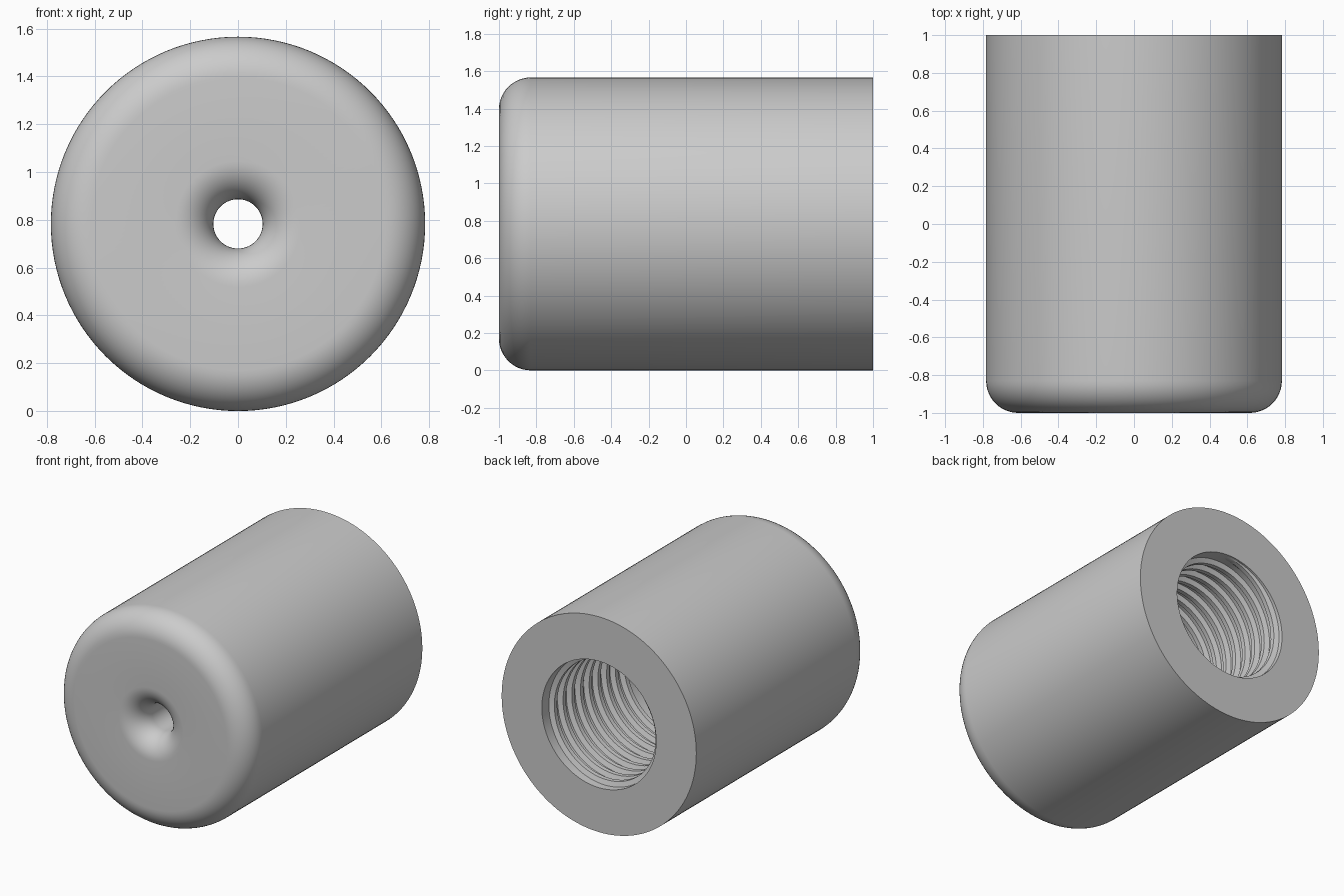
import bpy, bmesh, math
from mathutils import Matrix, Vector

cube = bpy.data.objects.get("Cube")
if cube:
    bpy.data.objects.remove(cube)

RADIUS, BORE, HOLE = 0.783, 0.46, 0.103
FILLET, FLARE = 0.17, 0.16
BORE_END = -0.6
AXIS_Z = RADIUS

grey = bpy.data.materials.new("plain_grey")
grey.use_nodes = True
colour = (0.6, 0.6, 0.6, 1)
grey.diffuse_color = colour
grey.node_tree.nodes["Principled BSDF"].inputs["Base Color"].default_value = colour


def finish(name, bm):
    bmesh.ops.recalc_face_normals(bm, faces=bm.faces)
    mesh = bpy.data.meshes.new(name)
    bm.to_mesh(mesh)
    bm.free()
    obj = bpy.data.objects.new(name, mesh)
    bpy.context.collection.objects.link(obj)
    obj.location.z = AXIS_Z
    mesh.materials.append(grey)
    bpy.ops.object.select_all(action='DESELECT')
    obj.select_set(True)
    bpy.context.view_layer.objects.active = obj
    bpy.ops.object.shade_smooth_by_angle(angle=math.radians(30))
    return obj


def arc(r, y, size, start, end, steps=12):
    """Quarter-round points as (radius, y)."""
    angles = [math.radians(start + (end - start) * i / steps) for i in range(steps + 1)]
    return [(r + size * math.cos(a), y + size * math.sin(a)) for a in angles]


# Turned body: back face, outer wall, rounded front edge, flared hole, bore
profile = [(BORE, 1), (RADIUS, 1)]
profile += arc(RADIUS - FILLET, -1 + FILLET, FILLET, 0, -90)
profile += arc(HOLE + FLARE, -1 + FLARE, FLARE, 270, 180)
profile += [(HOLE, BORE_END), (BORE, BORE_END)]
bm = bmesh.new()
verts = [bm.verts.new((r, y, 0)) for r, y in profile]
edges = [bm.edges.new((a, b)) for a, b in zip(verts, verts[1:] + verts[:1])]
bmesh.ops.spin(bm, geom=verts + edges, cent=(0, 0, 0), axis=(0, 1, 0),
               angle=math.tau, steps=128)
bmesh.ops.remove_doubles(bm, verts=bm.verts, dist=1e-5)
finish("sleeve_body", bm)

# Helical thread ridge inside the back of the bore
PITCH, TURNS, SEGMENTS = 0.1, 9.5, 72
section = [(0.004, -0.03), (-0.035, -0.016), (-0.035, 0.016), (0.004, 0.03)]
bm = bmesh.new()
rings = []
count = int(TURNS * SEGMENTS)
for i in range(count + 1):
    turn = i / SEGMENTS
    taper = min(1, i / 12, (count - i) / 12)
    turned = Matrix.Rotation(-math.tau * turn, 3, 'Y')
    ring = []
    for depth, offset in section:
        inward = depth * taper if depth < 0 else depth
        point = Vector((0, 0.965 - PITCH * turn + offset, BORE + inward))
        ring.append(bm.verts.new(turned @ point))
    rings.append(ring)
for a, b in zip(rings, rings[1:]):
    for k in range(4):
        n = (k + 1) % 4
        bm.faces.new((a[k], a[n], b[n], b[k]))
bm.faces.new(rings[0])
bm.faces.new(rings[-1])
finish("inner_thread", bm)
